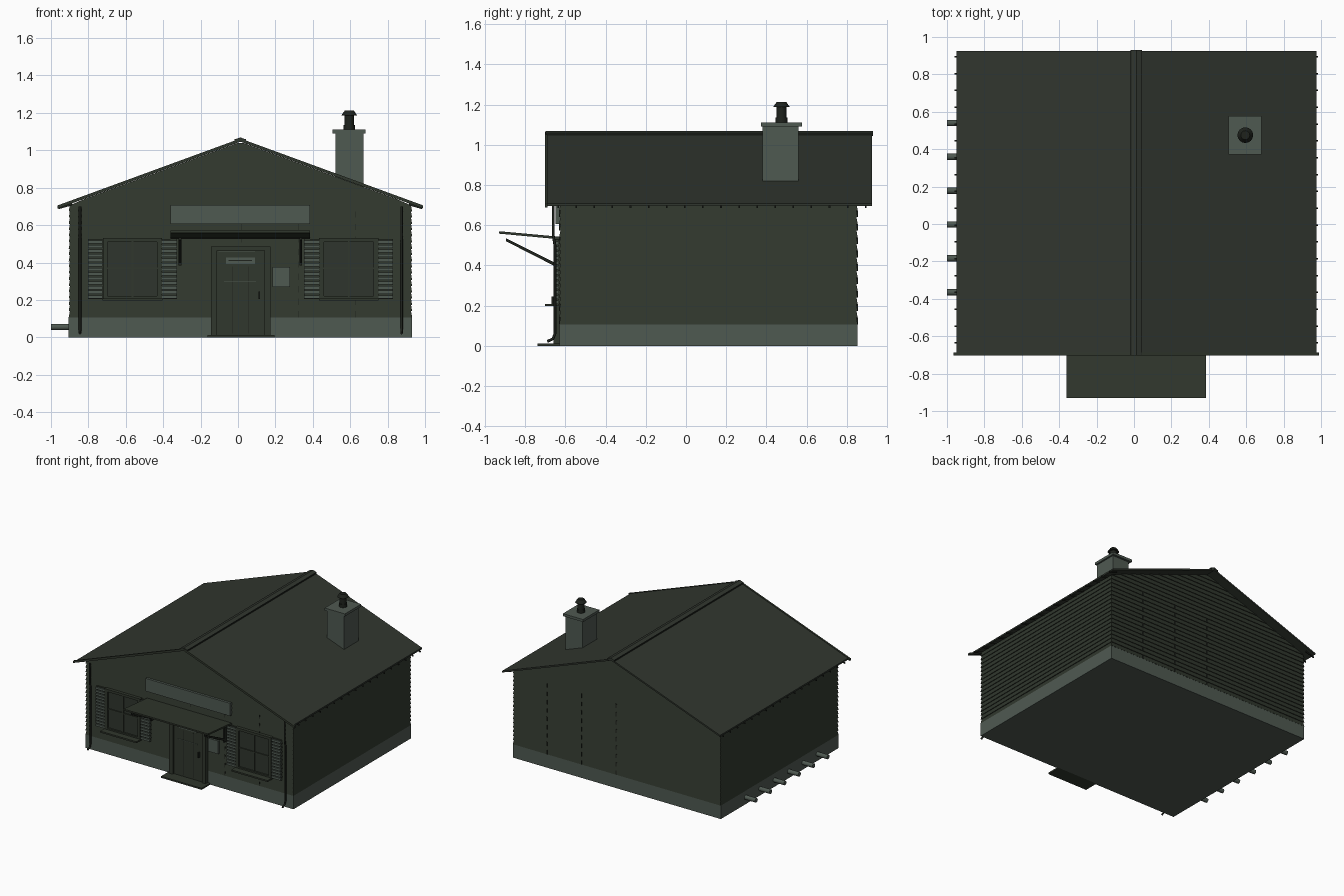
import bpy, bmesh, math
from mathutils import Vector, Matrix

if "Cube" in bpy.data.objects:
    bpy.data.objects.remove(bpy.data.objects["Cube"])

CX = 0.013                      # centre line of the house
FRONT, BACK = -0.625, 0.848     # wall planes
HALF = 0.912                    # half width of the walls
SLOPE = 0.366
ROWH = 0.0333


def mat(name, c):
    m = bpy.data.materials.new(name)
    m.diffuse_color = (*c, 1)
    m.use_nodes = True
    m.node_tree.nodes["Principled BSDF"].inputs["Base Color"].default_value = m.diffuse_color
    return m


GREEN = mat("dark green boards", (0.030, 0.038, 0.026))
ROOF = mat("roof green", (0.030, 0.037, 0.028))
PALE = mat("grey green stone", (0.078, 0.100, 0.083))
DARK = mat("near black trim", (0.013, 0.016, 0.012))
GLASS = mat("dark glass", (0.028, 0.036, 0.027))


def finish(name, bm, m, normals=True):
    if normals:
        bmesh.ops.recalc_face_normals(bm, faces=bm.faces)
    me = bpy.data.meshes.new(name)
    bm.to_mesh(me)
    bm.free()
    me.materials.append(m)
    ob = bpy.data.objects.new(name, me)
    bpy.context.collection.objects.link(ob)
    return ob


def boxes(name, m, *bs):
    """One object from several (x0, x1, y0, y1, z0, z1) boxes."""
    bm = bmesh.new()
    for x0, x1, y0, y1, z0, z1 in bs:
        mx = Matrix.Translation(((x0 + x1) / 2, (y0 + y1) / 2, (z0 + z1) / 2))
        bmesh.ops.create_cube(bm, size=1, matrix=mx @ Matrix.Diagonal((x1 - x0, y1 - y0, z1 - z0, 1)))
    return finish(name, bm, m)


def extrude(name, m, pts, axis, spans):
    """Closed 2D outline swept along x (points are y,z) or y (points are x,z)."""
    bm = bmesh.new()
    for a, b in spans:
        ends = [[bm.verts.new((t, p, q) if axis == 'x' else (p, t, q)) for p, q in pts] for t in (a, b)]
        bm.faces.new(ends[0])
        bm.faces.new(ends[1])
        for i in range(len(pts)):
            j = (i + 1) % len(pts)
            bm.faces.new((ends[0][i], ends[0][j], ends[1][j], ends[1][i]))
    return finish(name, bm, m)


def rod(name, m, a, b, r0, r1=None, n=16):
    a, b = Vector(a), Vector(b)
    bm = bmesh.new()
    mx = Matrix.Translation((a + b) / 2) @ (b - a).to_track_quat('Z', 'Y').to_matrix().to_4x4()
    bmesh.ops.create_cone(bm, cap_ends=True, segments=n, radius1=r0, radius2=r0 if r1 is None else r1,
                          depth=(b - a).length, matrix=mx)
    ob = finish(name, bm, m)
    for p in ob.data.polygons:
        p.use_smooth = len(p.vertices) == 4
    return ob


# foundation
boxes("foundation", PALE, (CX - 0.918, CX + 0.918, -0.63, 0.853, 0, 0.107))


# lapped board walls: every row is wider at its lower edge
def half_at(z):
    return max(0.004, min(HALF, (1.045 - z) / SLOPE))


bm = bmesh.new()
prev = None
for i in range(28):
    for z, off in ((0.107 + i * ROWH, 0.006), (0.107 + (i + 1) * ROWH, 0.0)):
        w = half_at(z) + (off if i < 18 else 0)
        ring = [bm.verts.new(p) for p in ((CX - w, FRONT - off, z), (CX + w, FRONT - off, z),
                                          (CX + w, BACK + off, z), (CX - w, BACK + off, z))]
        if prev:
            for k in range(4):
                if i < 18 or k % 2 == 0:
                    n = (k + 1) % 4
                    bm.faces.new((prev[k], prev[n], ring[n], ring[k]))
        prev = ring
finish("board_walls", bm, GREEN, False)

# staggered joints between board ends
joints = []
for x in (0.02, 0.325, 0.63):
    for i in range(0, 17, 2):
        z = 0.107 + i * ROWH
        joints.append((x - 0.003, x + 0.003, BACK, BACK + 0.007, z, z + ROWH))
        joints.append((x - 0.002, x + 0.002, FRONT - 0.007, FRONT, z, z + ROWH))
boxes("board_joints", DARK, *joints)


# roof: thin chevron slab, front barge board, ridge cap and rafter tails
def chevron(half, top, thick):
    lo = top - half * SLOPE
    return [(CX - half, lo), (CX, top), (CX + half, lo),
            (CX + half, lo - thick), (CX, top - thick), (CX - half, lo - thick)]


extrude("roof", ROOF, chevron(0.962, 1.06, 0.013), 'y', [(-0.688, 0.926)])
extrude("barge_board", GREEN, chevron(0.977, 1.063, 0.017), 'y', [(-0.702, -0.688)])
extrude("ridge_cap", ROOF, chevron(0.03, 1.069, 0.012), 'y', [(-0.70, 0.93)])
boxes("ridge_cap_edges", DARK, *[(CX + s * 0.027 - 0.004, CX + s * 0.027 + 0.004, -0.70, 0.93, 1.045, 1.0595)
                                 for s in (-1, 1)])
for s, side in ((-1, "left"), (1, "right")):
    z = lambda w: 1.047 - w * SLOPE
    tail = [(CX + s * w, z(w) - d) for w, d in ((0.90, 0), (0.972, -0.004), (0.972, 0.006), (0.90, 0.012))]
    extrude(side + "_rafter_tails", DARK, tail, 'y', [(-0.64 + 0.09 * i, -0.632 + 0.09 * i) for i in range(18)])

# chimney and flue
boxes("chimney", PALE, (0.52, 0.67, 0.38, 0.56, 0.80, 1.09))
boxes("chimney_cap", PALE, (0.505, 0.683, 0.372, 0.577, 1.09, 1.11))
for name, z0, z1, r0, r1 in (("flue_pipe", 1.11, 1.19, 0.025, 0.025), ("flue_collar", 1.11, 1.135, 0.03, 0.03),
                             ("flue_hood", 1.187, 1.213, 0.042, 0.024)):
    rod(name, DARK, (0.595, 0.475, z0), (0.595, 0.475, z1), r0, r1)

# plain sign board
boxes("sign_board", PALE, (-0.36, 0.385, -0.65, -0.62, 0.605, 0.707))

# awning with braces
extrude("awning", GREEN, [(-0.93, 0.57), (-0.63, 0.543), (-0.63, 0.53), (-0.93, 0.558)], 'x', [(-0.36, 0.385)])
boxes("awning_wall_rail", DARK, (-0.36, 0.385, -0.655, -0.625, 0.525, 0.54))
spans = [(x - 0.007, x + 0.007) for x in (-0.31, 0.335)]
extrude("awning_braces", DARK, [(-0.895, 0.535), (-0.65, 0.413), (-0.65, 0.395), (-0.895, 0.52)], 'x', spans)
boxes("awning_brace_posts", DARK, *[(a, b, -0.66, -0.625, 0.385, 0.54) for a, b in spans])

# door, frame, planks and step
boxes("door_leaf", GREEN, (-0.115, 0.145, -0.647, -0.62, 0.01, 0.465))
boxes("door_frame", GREEN, (-0.145, -0.113, -0.66, -0.62, 0.008, 0.487), (0.143, 0.175, -0.66, -0.62, 0.008, 0.487),
      (-0.145, 0.175, -0.66, -0.62, 0.463, 0.487))
boxes("door_plank_gaps", DARK, *[(x - 0.002, x + 0.002, -0.6485, -0.64, 0.02, 0.38) for x in (-0.028, 0.058)])
boxes("door_rails", PALE, (-0.105, 0.09, -0.65, -0.64, 0.458, 0.462), (-0.075, 0.095, -0.65, -0.64, 0.298, 0.302))
boxes("door_plate", PALE, (-0.065, 0.09, -0.651, -0.645, 0.393, 0.427))
boxes("door_plate_slot", DARK, (-0.05, 0.075, -0.653, -0.649, 0.407, 0.413))
boxes("door_handle", DARK, (0.11, 0.118, -0.668, -0.645, 0.205, 0.245))
boxes("door_step", GREEN, (-0.163, 0.196, -0.738, -0.62, 0, 0.012))

# notice board beside the door
boxes("notice_board", PALE, (0.185, 0.277, -0.645, -0.62, 0.27, 0.375))

# windows with glazing bars, sills and louvred shutters
for cx, side in ((-0.565, "left"), (0.592, "right")):
    boxes(side + "_window_glass", GLASS, (cx - 0.14, cx + 0.14, -0.638, -0.62, 0.21, 0.52))
    boxes(side + "_window_frame", GREEN, (cx - 0.158, cx - 0.132, -0.652, -0.62, 0.2, 0.53),
          (cx + 0.132, cx + 0.158, -0.652, -0.62, 0.2, 0.53), (cx - 0.158, cx + 0.158, -0.652, -0.62, 0.51, 0.53),
          (cx - 0.158, cx + 0.158, -0.652, -0.62, 0.2, 0.22))
    boxes(side + "_window_bars", GREEN, (cx - 0.005, cx + 0.005, -0.646, -0.63, 0.22, 0.51),
          (cx - 0.132, cx + 0.132, -0.646, -0.63, 0.365, 0.374))
    boxes(side + "_window_sill", GREEN, (cx - 0.16, cx + 0.16, -0.702, -0.62, 0.197, 0.209))
    slats, backs = [], []
    for s in (-1, 1):
        a, b = sorted((cx + s * 0.159, cx + s * 0.238))
        backs.append((a, b, -0.638, -0.62, 0.205, 0.525))
        slats += [(a, b, -0.648, -0.635, 0.208 + i * 0.0245, 0.225 + i * 0.0245) for i in range(13)]
    boxes(side + "_shutter_backs", GREEN, *backs)
    boxes(side + "_shutter_slats", PALE, *slats)

# front downpipes
for x, side in ((-0.845, "left"), (0.875, "right")):
    cu = bpy.data.curves.new(side + "_downpipe", 'CURVE')
    cu.dimensions, cu.bevel_depth, cu.bevel_resolution, cu.use_fill_caps = '3D', 0.007, 2, True
    sp = cu.splines.new('POLY')
    path = [(-0.66, 0.70), (-0.66, 0.545), (-0.652, 0.5), (-0.652, 0.06), (-0.662, 0.035), (-0.69, 0.022)]
    sp.points.add(len(path) - 1)
    for p, (y, z) in zip(sp.points, path):
        p.co = (x, y, z, 1)
    cu.materials.append(DARK)
    bpy.context.collection.objects.link(bpy.data.objects.new(side + "_downpipe", cu))

# drain stubs along the left side
for i in range(6):
    y = -0.365 + i * 0.181
    rod("drain_stub_%d" % (i + 1), PALE, (-1.0, y, 0.055), (-0.903, y, 0.055), 0.017)
